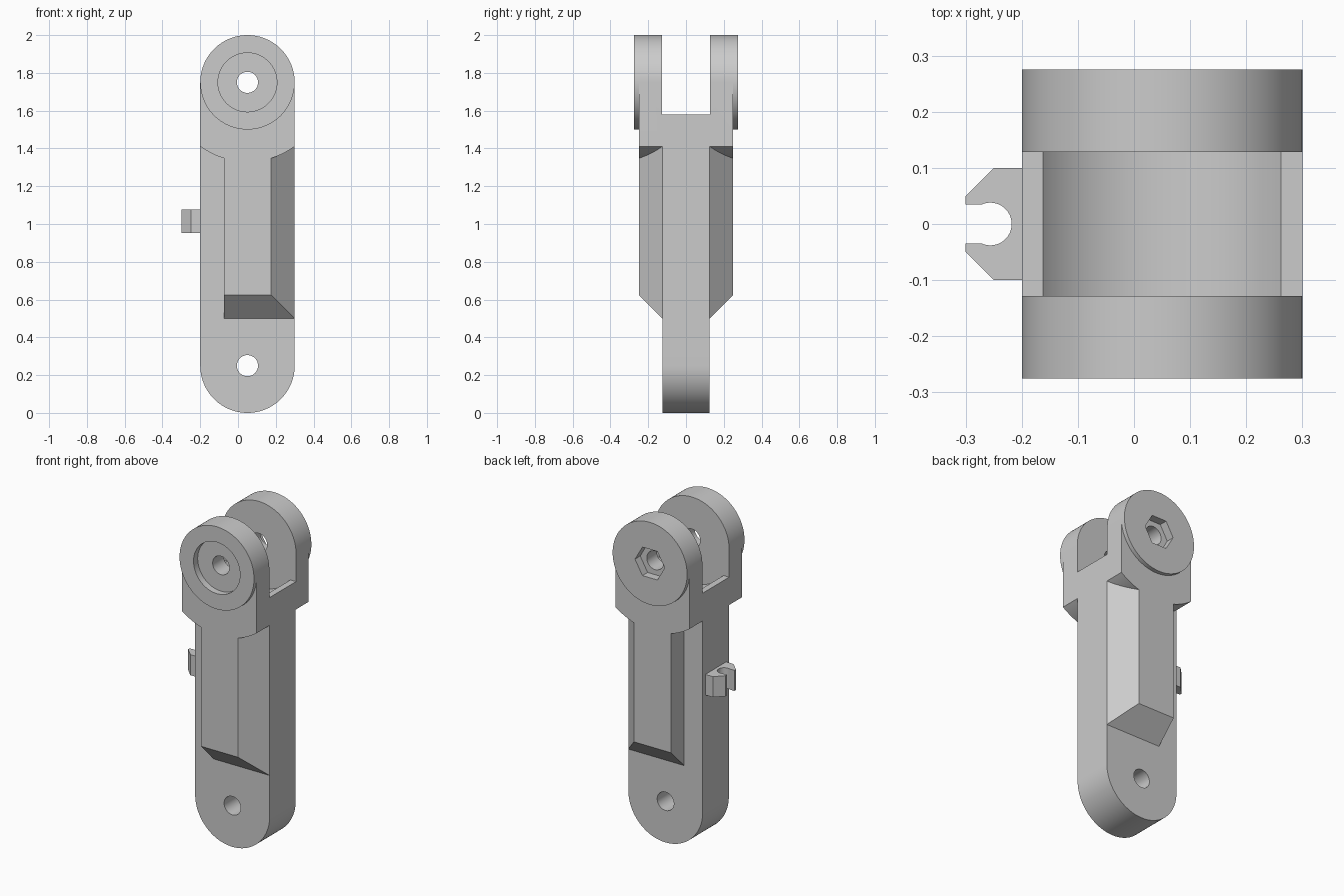
import bpy, bmesh, math
from mathutils import Vector

cube = bpy.data.objects.get("Cube")
if cube:
    bpy.data.objects.remove(cube, do_unlink=True)

grey = bpy.data.materials.new("light grey")
grey.use_nodes = True
COLOUR = (0.6, 0.6, 0.6, 1)
grey.diffuse_color = COLOUR
grey.node_tree.nodes["Principled BSDF"].inputs["Base Color"].default_value = COLOUR

CX, LOW, HIGH = 0.05, 0.25, 1.75   # centre line and the two pivot heights
R, HALF = 0.25, 0.125              # end radius, half thickness of the tongue


def add_object(name, bm):
    bmesh.ops.recalc_face_normals(bm, faces=bm.faces)
    mesh = bpy.data.meshes.new(name)
    bm.to_mesh(mesh)
    bm.free()
    mesh.materials.append(grey)
    obj = bpy.data.objects.new(name, mesh)
    bpy.context.collection.objects.link(obj)
    return obj


def prism(name, points, start, end, axis="Y"):
    """Extrude a 2D outline along y (points are x, z) or z (points are x, y)."""
    bm = bmesh.new()
    place = (lambda a, b: (a, start, b)) if axis == "Y" else (lambda a, b: (a, b, start))
    face = bm.faces.new([bm.verts.new(place(a, b)) for a, b in points])
    moved = bmesh.ops.extrude_face_region(bm, geom=[face])["geom"]
    shift = Vector((0, end - start, 0)) if axis == "Y" else Vector((0, 0, end - start))
    bmesh.ops.translate(bm, vec=shift, verts=[g for g in moved if isinstance(g, bmesh.types.BMVert)])
    return add_object(name, bm)


def arc(cx, cy, r, a0, a1, n=48):
    steps = [math.radians(a0 + (a1 - a0) * i / n) for i in range(n + 1)]
    return [(cx + r * math.cos(a), cy + r * math.sin(a)) for a in steps]


def disc(name, z, r, start, end, n=96):
    return prism(name, arc(CX, z, r, 0, 360, n)[:-1], start, end)


def combine(target, other, operation):
    mod = target.modifiers.new(operation.lower(), "BOOLEAN")
    mod.operation, mod.solver, mod.object = operation, "EXACT", other
    bpy.context.view_layer.objects.active = target
    bpy.ops.object.modifier_apply(modifier=mod.name)
    bpy.data.objects.remove(other, do_unlink=True)


# Tongue with a rounded lower end
link = prism("link_body", arc(CX, LOW, R, 180, 360) + [(CX + R, 1.5), (CX - R, 1.5)], -HALF, HALF)

# Raised pad on both faces, chamfered on the left and at the bottom
bm = bmesh.new()
for s in (-1, 1):
    for x, y, z in ((-0.075, 0.25, 0.625), (0.175, 0.25, 0.625), (-0.075, HALF, 0.5), (0.3, HALF, 0.5)):
        bm.verts.new((x, y * s, z))
        bm.verts.new((x, y * s, 1.45))
bmesh.ops.convex_hull(bm, input=bm.verts)
bmesh.ops.dissolve_limit(bm, angle_limit=0.01, verts=bm.verts, edges=bm.edges)
combine(link, add_object("pad", bm), "UNION")

# Head block with an arched underside, and the round ears
reach = 0.421
half_angle = math.degrees(math.asin(R / reach))
under = arc(CX, HIGH, reach, 270 - half_angle, 270 + half_angle)
combine(link, prism("head", under + [(CX + R, HIGH), (CX - R, HIGH)], -0.25, 0.25), "UNION")
combine(link, disc("ears", HIGH, R, -0.275, 0.275), "UNION")

# Fork slot with a hollowed floor
floor, hollow = 1.58, 0.272
dip = math.degrees(math.asin((HIGH - floor) / hollow))
slot = [(-0.5, 2.2), (-0.5, floor)] + arc(CX, HIGH, hollow, 180 + dip, 360 - dip) + [(0.6, floor), (0.6, 2.2)]
combine(link, prism("slot", slot, -0.128, 0.128), "DIFFERENCE")

# Pivot holes, bolt head recess at the front, hexagonal nut recess at the back
for z in (LOW, HIGH):
    combine(link, disc("hole", z, 0.056, -0.5, 0.5, 48), "DIFFERENCE")
combine(link, disc("bolt_recess", HIGH, 0.156, -0.5, -0.235), "DIFFERENCE")
combine(link, disc("nut_recess", HIGH, 0.1, 0.225, 0.5, 6), "DIFFERENCE")

# Open clip on the right edge
notch = math.degrees(math.asin(0.035 / 0.038))
outline = [(-0.19, 0.1), (-0.25, 0.1), (-0.3, 0.05), (-0.3, 0.035)]
outline += arc(-0.256, 0, 0.038, 180 - notch, notch - 180)
outline += [(x, -y) for x, y in reversed(outline[:4])]
clip = prism("side_clip", outline, 0.952, 1.077, "Z")

# Smooth round walls, keep edges sharp
for obj in (link, clip):
    bpy.ops.object.select_all(action="DESELECT")
    obj.select_set(True)
    bpy.context.view_layer.objects.active = obj
    bpy.ops.object.shade_smooth_by_angle(angle=math.radians(25))
